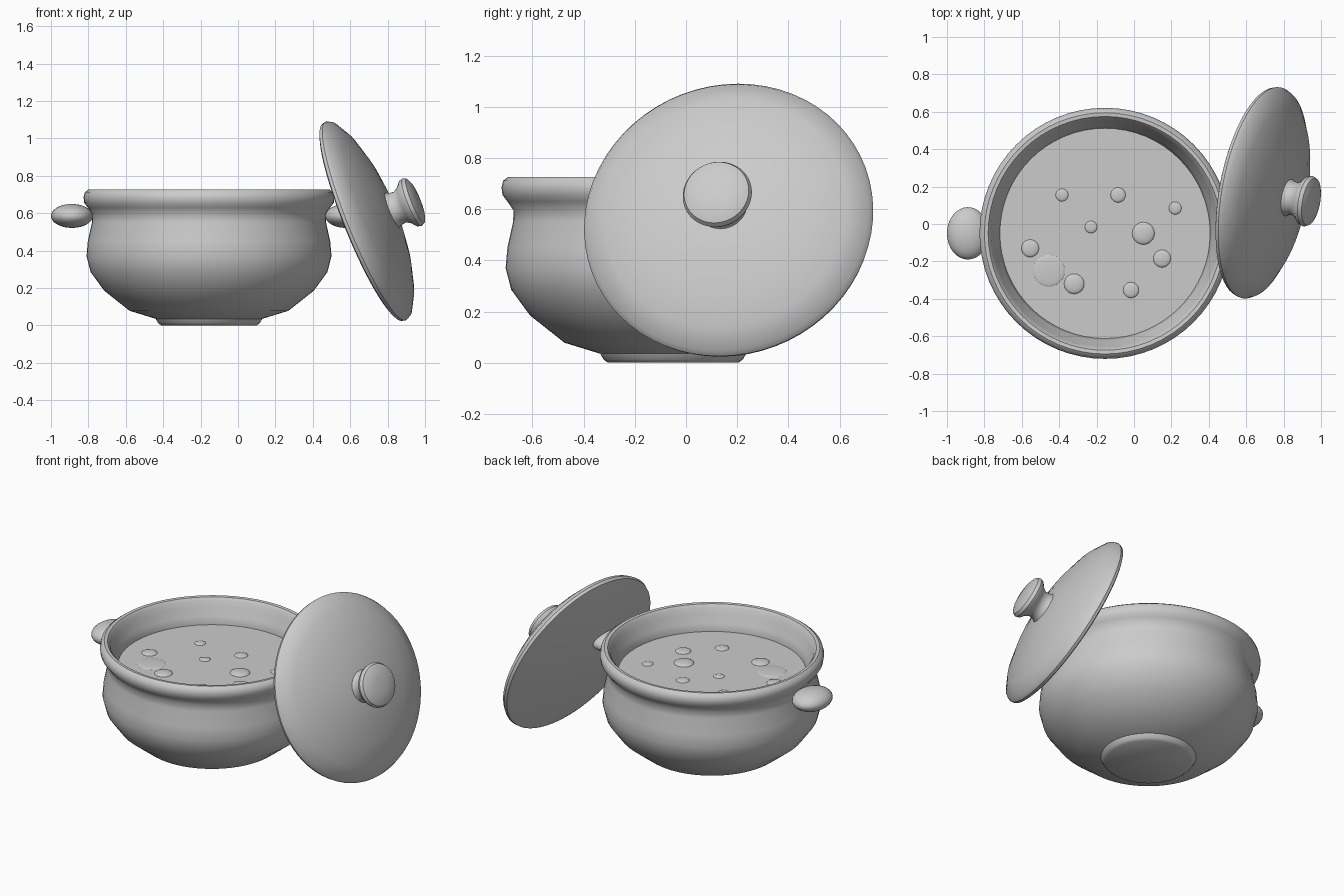
import bpy, bmesh, math
from mathutils import Vector, Matrix

if "Cube" in bpy.data.objects:
    bpy.data.objects.remove(bpy.data.objects["Cube"])

CX, CY = -0.155, -0.05      # pot axis
SOUP_Z = 0.57


def finish(name, bm, matrix, angle=40):
    bmesh.ops.recalc_face_normals(bm, faces=bm.faces)
    mesh = bpy.data.meshes.new(name)
    bm.to_mesh(mesh)
    bm.free()
    obj = bpy.data.objects.new(name, mesh)
    bpy.context.collection.objects.link(obj)
    obj.matrix_world = matrix
    bpy.ops.object.select_all(action='DESELECT')
    obj.select_set(True)
    bpy.context.view_layer.objects.active = obj
    bpy.ops.object.shade_smooth_by_angle(angle=math.radians(angle))
    return obj


def lathe(name, profile, matrix, segs=64):
    """Spin (radius, height) points around the local z axis."""
    bm = bmesh.new()
    verts = [bm.verts.new((r, 0, z)) for r, z in profile]
    edges = [bm.edges.new(p) for p in zip(verts, verts[1:])]
    bmesh.ops.spin(bm, geom=verts + edges, cent=(0, 0, 0), axis=(0, 0, 1),
                   angle=math.tau, steps=segs, use_duplicate=False)
    bmesh.ops.remove_doubles(bm, verts=bm.verts, dist=1e-4)
    return finish(name, bm, matrix)


def ellipsoid(name, loc, size, segs=32):
    bm = bmesh.new()
    bmesh.ops.create_uvsphere(bm, u_segments=segs, v_segments=segs // 2, radius=1)
    bmesh.ops.scale(bm, vec=size, verts=bm.verts)
    return finish(name, bm, Matrix.Translation(loc))


# Pot: foot, round belly, neck, rolled rim and inner wall
pot_at = Matrix.Translation((CX, CY, 0))
lathe("pot", [
    (0, 0), (0.255, 0), (0.272, 0.012), (0.285, 0.035), (0.425, 0.078),
    (0.56, 0.185), (0.633, 0.285), (0.655, 0.37), (0.648, 0.45),
    (0.626, 0.55), (0.624, 0.595), (0.648, 0.63), (0.667, 0.655),
    (0.671, 0.685), (0.664, 0.712), (0.645, 0.726), (0.625, 0.724),
    (0.61, 0.705), (0.602, 0.67), (0.575, 0.62), (0.562, 0.57), (0.58, 0.43),
    (0.56, 0.29), (0.45, 0.16), (0.3, 0.09), (0, 0.08)], pot_at)

# Soup surface
lathe("soup", [(0, SOUP_Z - 0.03), (0.565, SOUP_Z - 0.03),
               (0.565, SOUP_Z), (0, SOUP_Z)], pot_at)

# Side handles
for side, label in ((-1, "left"), (1, "right")):
    ellipsoid(label + "_handle", (CX + side * 0.733, CY, 0.585),
              (0.112, 0.14, 0.064))

# Bubbles floating on the soup: x, y, radius
bubbles = [(-0.385, 0.155, 0.034), (-0.085, 0.155, 0.04), (0.22, 0.085, 0.034),
           (-0.23, -0.016, 0.033), (0.05, -0.05, 0.06), (-0.555, -0.13, 0.047),
           (0.15, -0.185, 0.047), (-0.32, -0.32, 0.054), (-0.016, -0.353, 0.042)]
for i, (x, y, r) in enumerate(bubbles):
    ellipsoid(f"bubble_{i + 1}", (x, y, SOUP_Z), (r, r, r * 0.25), 20)
ellipsoid("large_bubble", (-0.455, -0.25, SOUP_Z), (0.085, 0.085, 0.008), 24)

# Lid and knob, leaning against the right side of the pot
axis = Vector((0.915, -0.165, 0.37)).normalized()
lid_at = (Matrix.Translation((0.675, 0.168, 0.555))
          @ axis.to_track_quat('Z', 'Y').to_matrix().to_4x4())
lathe("lid", [
    (0, -0.018), (0.55, -0.018), (0.568, -0.01), (0.573, 0.008), (0.56, 0.033),
    (0.48, 0.08), (0.35, 0.122), (0.2, 0.152), (0.1, 0.165), (0, 0.168)], lid_at)
lathe("knob", [
    (0, 0.15), (0.105, 0.155), (0.092, 0.18), (0.088, 0.21), (0.105, 0.237),
    (0.13, 0.258), (0.137, 0.278), (0.128, 0.298), (0.1, 0.31),
    (0.05, 0.317), (0, 0.318)], lid_at, 48)
